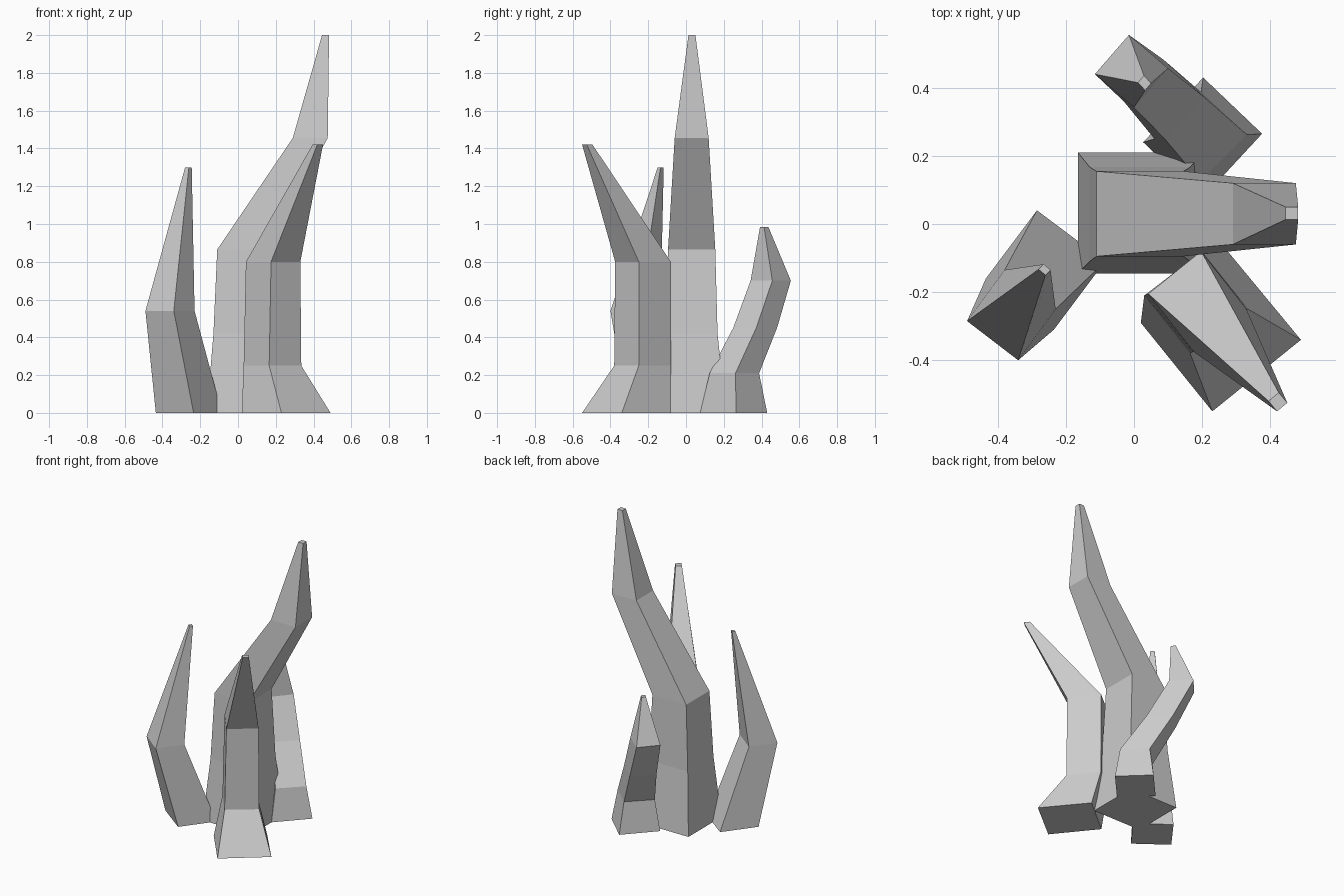
import bpy
import bmesh
from mathutils import Vector

if "Cube" in bpy.data.objects:
    bpy.data.objects.remove(bpy.data.objects["Cube"])


def spike(name, rings):
    """Loft four-sided rings; each ring is height + three corners, the fourth completes a parallelogram."""
    bm = bmesh.new()
    loops = []
    for z, *corners in rings:
        a, b, c = (Vector((x, y, z)) for x, y in corners)
        loops.append([bm.verts.new(p) for p in (a, b, c, a + c - b)])
    for low, high in zip(loops, loops[1:]):
        for i in range(4):
            j = (i + 1) % 4
            bm.faces.new((low[i], low[j], high[j], high[i]))
    bm.faces.new(loops[0][::-1])
    bm.faces.new(loops[-1])
    bmesh.ops.recalc_face_normals(bm, faces=bm.faces[:])
    mesh = bpy.data.meshes.new(name)
    bm.to_mesh(mesh)
    bm.free()
    bpy.context.collection.objects.link(bpy.data.objects.new(name, mesh))


def box(z, x0, x1, y0, y1):
    return z, (x0, y0), (x1, y0), (x1, y1)


# Tall central spike leaning to the right
spike("central_spike", [
    box(0, -.165, .20, -.145, .21),
    box(.42, -.13, .165, -.11, .167),
    box(.865, -.11, .145, -.095, .155),
    box(1.455, .29, .475, -.06, .12),
    box(2, .445, .482, .013, .05),
])

# Left spike, bending outward then in
spike("left_spike", [
    (0, (-.435, -.16), (-.235, -.31), (-.085, -.11)),
    (.54, (-.49, -.285), (-.34, -.40), (-.23, -.25)),
    (1.3, (-.28, -.133), (-.26, -.15), (-.245, -.135)),
])

# Front spike with a flared foot
spike("front_spike", [
    (0, (.02, -.34), (.23, -.55), (.49, -.34)),
    (.25, (.03, -.21), (.165, -.38), (.335, -.25)),
    (.8, (.042, -.205), (.175, -.375), (.33, -.25)),
    (1.42, (.395, -.52), (.42, -.55), (.45, -.525)),
])

# Short back spike with an S-curve
spike("back_spike", [
    (0, (.027, .24), (.20, .075), (.376, .265)),
    (.21, (.06, .25), (.195, .125), (.332, .262)),
    (.45, (-.03, .36), (.09, .25), (.207, .372)),
    (.7, (-.115, .44), (0, .342), (.10, .457)),
    (.985, (.012, .415), (.033, .392), (.05, .413)),
])

# Front foot keeps its left corner tucked under the shaft
foot = bpy.data.objects["front_spike"].data.vertices
foot[0].co.xy = (.02, -.29)
foot[3].co.xy = (.275, -.08)
